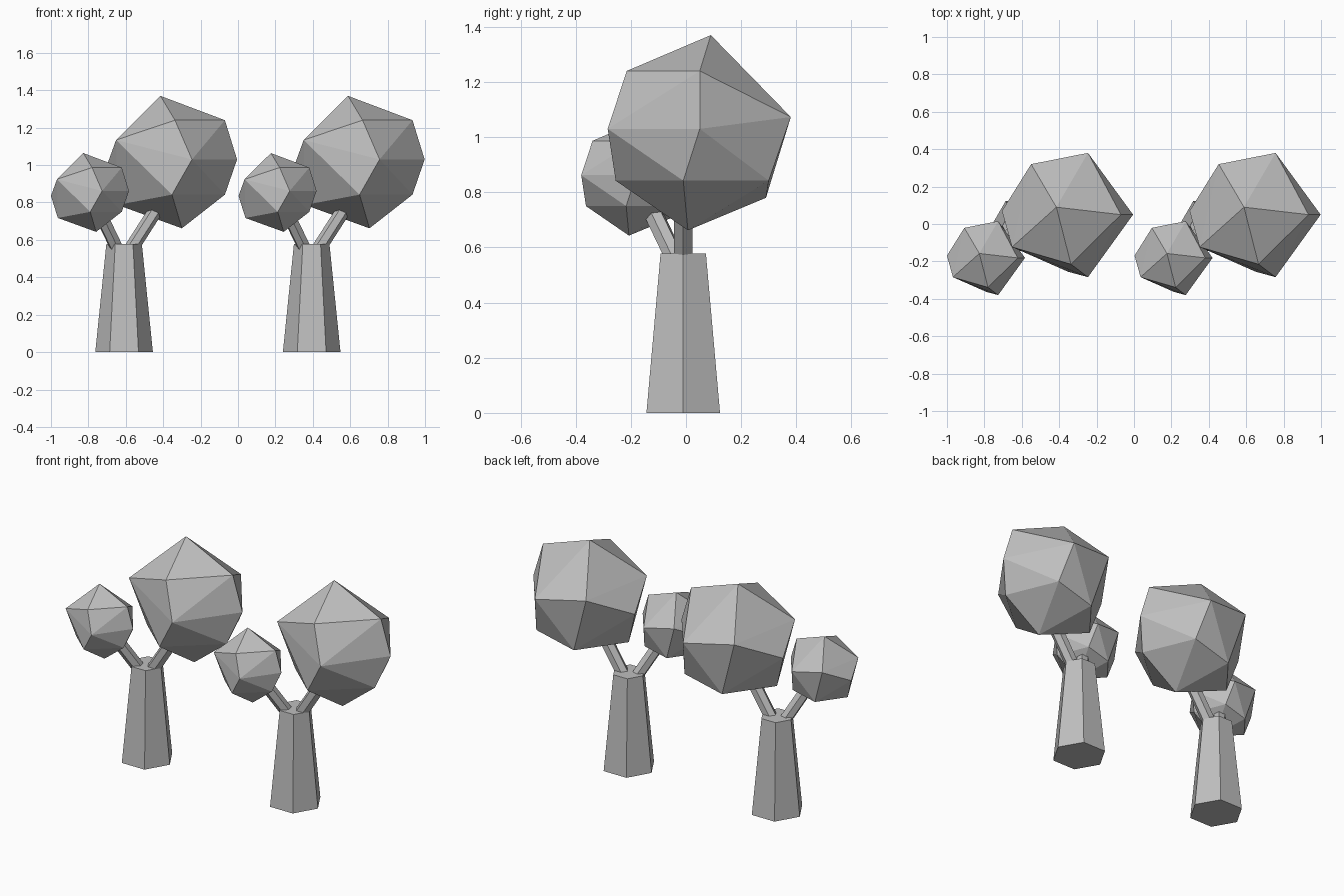
import bpy
import bmesh
from mathutils import Vector, Matrix

default_cube = bpy.data.objects.get("Cube")
if default_cube:
    bpy.data.objects.remove(default_cube, do_unlink=True)

grey = bpy.data.materials.new("plain_grey")
grey.use_nodes = True
colour = (0.52, 0.52, 0.52, 1)
grey.diffuse_color = colour
grey.node_tree.nodes["Principled BSDF"].inputs["Base Color"].default_value = colour


def finish_mesh(name, bm):
    """Turn a bmesh into a flat shaded grey mesh."""
    bmesh.ops.recalc_face_normals(bm, faces=bm.faces)
    mesh = bpy.data.meshes.new(name)
    bm.to_mesh(mesh)
    bm.free()
    mesh.materials.append(grey)
    return mesh


def tapered_prism(name, start, end, start_radius, end_radius):
    """Six-sided prism running from one point to another."""
    start, end = Vector(start), Vector(end)
    axis = end - start
    turn = axis.to_track_quat("Z", "Y").to_matrix().to_4x4()
    if axis.x == 0 and axis.y == 0:
        turn = Matrix.Rotation(1.5707963, 4, "Z")
    bm = bmesh.new()
    bmesh.ops.create_cone(
        bm, cap_ends=True, segments=6, radius1=start_radius,
        radius2=end_radius, depth=axis.length,
        matrix=Matrix.Translation((start + end) / 2) @ turn)
    return finish_mesh(name, bm)


def faceted_crown(name, scale, offset):
    """Irregular foliage ball, hulled around a few corner points."""
    bm = bmesh.new()
    for corner in crown_corners:
        bm.verts.new(Vector(corner) * scale + Vector(offset))
    hull = bmesh.ops.convex_hull(bm, input=bm.verts)
    loose = [v for v in hull["geom_interior"] if isinstance(v, bmesh.types.BMVert)]
    bmesh.ops.delete(bm, geom=loose, context="VERTS")
    return finish_mesh(name, bm)


# Crown corners, from the tip down to the lowest point
crown_corners = [
    (-.415, .09, 1.37),
    (-.07, .05, 1.24), (-.337, -.215, 1.24), (-.652, -.123, 1.134),
    (-.55, .32, 1.12), (-.246, .38, 1.073),
    (-.005, .05, 1.03), (-.246, -.284, 1.03), (-.706, .07, .985),
    (-.07, -.01, .842), (-.353, -.255, .842), (-.2, .3, .842),
    (-.447, .29, .78), (-.644, .04, .787),
    (-.3, .007, .662),
]

# Parts of one tree
parts = [
    tapered_prism("trunk", (-.609, -.01, 0), (-.609, -.01, .578), .154, .095),
    tapered_prism("large_branch", (-.57, -.01, .555), (-.40, -.01, .82), .038, .038),
    tapered_prism("small_branch", (-.65, -.04, .56), (-.77, -.16, .81), .036, .036),
    faceted_crown("large_crown", 1, (0, 0, 0)),
    faceted_crown("small_crown", .595, (-.58, -.211, .249)),
]

# Two matching trees side by side
for side, shift in (("right", 0), ("left", 1.003)):
    for mesh in parts:
        tree_part = bpy.data.objects.new(side + "_" + mesh.name, mesh)
        tree_part.location.x = shift
        bpy.context.collection.objects.link(tree_part)
